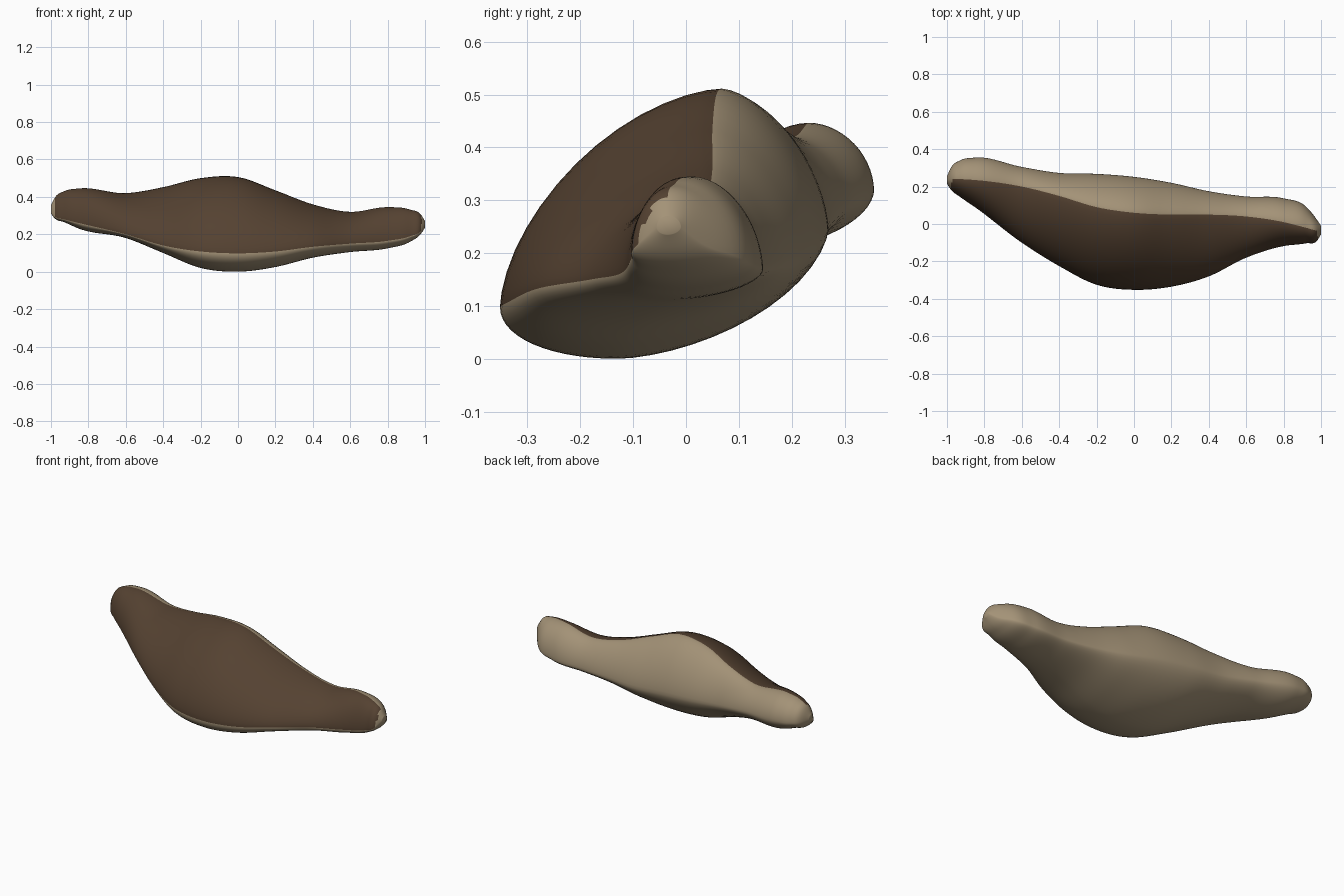
import bpy, bmesh, math

if "Cube" in bpy.data.objects:
    bpy.data.objects.remove(bpy.data.objects["Cube"])

# Key sections along x: x, front y, front z, crest y, crest z,
#                       back y, back z, base y, base z
KEYS = [
    (-1.00, .215, .315, .235, .355, .255, .335, .235, .31),
    (-.98, .185, .295, .24, .395, .30, .33, .235, .285),
    (-.93, .145, .28, .24, .43, .34, .325, .22, .265),
    (-.85, .09, .26, .235, .445, .355, .32, .19, .23),
    (-.60, -.10, .20, .20, .42, .305, .29, .06, .18),
    (-.40, -.225, .14, .15, .452, .273, .26, -.05, .10),
    (-.20, -.325, .108, .09, .50, .268, .24, -.11, .02),
    (0.00, -.352, .098, .06, .506, .252, .22, -.13, 0),
    (.20, -.335, .108, .05, .435, .22, .19, -.13, .025),
    (.40, -.28, .133, .05, .36, .175, .175, -.09, .075),
    (.60, -.18, .15, .04, .32, .147, .168, -.04, .105),
    (.80, -.118, .165, .01, .345, .137, .175, -.01, .125),
    (.92, -.103, .19, -.02, .332, .093, .195, -.01, .16),
    (.98, -.088, .22, -.035, .303, .02, .225, -.03, .205),
    (1.0, -.055, .25, -.035, .27, -.01, .25, -.035, .235),
]


def section(x):
    """Smooth (Hermite) interpolation of the key sections."""
    n = len(KEYS)
    i = 0
    while i < n - 2 and x > KEYS[i + 1][0]:
        i += 1
    a, b = KEYS[i], KEYS[i + 1]
    h = b[0] - a[0]
    t = (x - a[0]) / h

    def slope(j, k):
        lo, hi = max(j - 1, 0), min(j + 1, n - 1)
        if lo == j or hi == j:
            return (KEYS[hi][k] - KEYS[lo][k]) / (KEYS[hi][0] - KEYS[lo][0])
        h0, h1 = KEYS[j][0] - KEYS[lo][0], KEYS[hi][0] - KEYS[j][0]
        s0 = (KEYS[j][k] - KEYS[lo][k]) / h0
        s1 = (KEYS[hi][k] - KEYS[j][k]) / h1
        return (s0 * h1 + s1 * h0) / (h0 + h1)

    return [(2 * t**3 - 3 * t**2 + 1) * a[k] + (t**3 - 2 * t**2 + t) * h * slope(i, k)
            + (3 * t**2 - 2 * t**3) * b[k] + (t**3 - t**2) * h * slope(i + 1, k)
            for k in range(1, 9)]


def ring(x, q):
    """Four super-elliptic quarter arcs: front, crest, back, base."""
    fy, fz, ty, tz, by, bz, uy, uz = section(x)
    end = min(1, max(0, (abs(x) - .5) / .4))     # rounder towards the ends
    arcs = [((ty, fz), (fy - ty, 0), (0, tz - fz), 1.65 + .25 * end),
            ((ty, bz), (0, tz - bz), (by - ty, 0), 1.6 + .35 * end),
            ((uy, bz), (by - uy, 0), (0, uz - bz), 1.65 + .2 * end),
            ((uy, fz), (0, uz - fz), (fy - uy, 0), 2.1)]
    pts = []
    for k, (c, p, r, e) in enumerate(arcs):
        for j in range(q):
            a = j / q * math.pi / 2
            u, v = math.cos(a) ** (2 / e), math.sin(a) ** (2 / e)
            pts.append((x, c[0] + u * (p[0] + 0) + v * r[0],
                        c[1] + u * p[1] + v * r[1]))
    return pts


def material(name, rgb):
    m = bpy.data.materials.new(name)
    m.diffuse_color = (*rgb, 1)
    m.use_nodes = True
    m.node_tree.nodes["Principled BSDF"].inputs["Base Color"].default_value = m.diffuse_color
    return m


# Body lofted along x, stations crowding at the rounded tips
Q, N = 14, 90
bm = bmesh.new()
rings = []
for i in range(N + 1):
    x = -math.cos(math.pi * i / N)
    rings.append([bm.verts.new(p) for p in ring(x, Q)])
M = 4 * Q
front_faces = []
for r0, r1 in zip(rings, rings[1:]):
    for j in range(M):
        f = bm.faces.new((r0[j], r0[(j + 1) % M], r1[(j + 1) % M], r1[j]))
        if j < Q:
            front_faces.append(f)
for r in (rings[0], rings[-1]):
    bm.faces.new(r)
bmesh.ops.recalc_face_normals(bm, faces=bm.faces)

# Dark skin on the front quarter, except where it turns onto the tips
for f in bm.faces:
    f.smooth = True
for f in front_faces:
    if abs(f.normal.x) < .75:
        f.material_index = 1

mesh = bpy.data.meshes.new("body")
bm.to_mesh(mesh)
bm.free()
mesh.materials.append(material("tan flesh", (.37, .29, .185)))
mesh.materials.append(material("dark brown skin", (.09, .054, .031)))
body = bpy.data.objects.new("body", mesh)
bpy.context.collection.objects.link(body)
